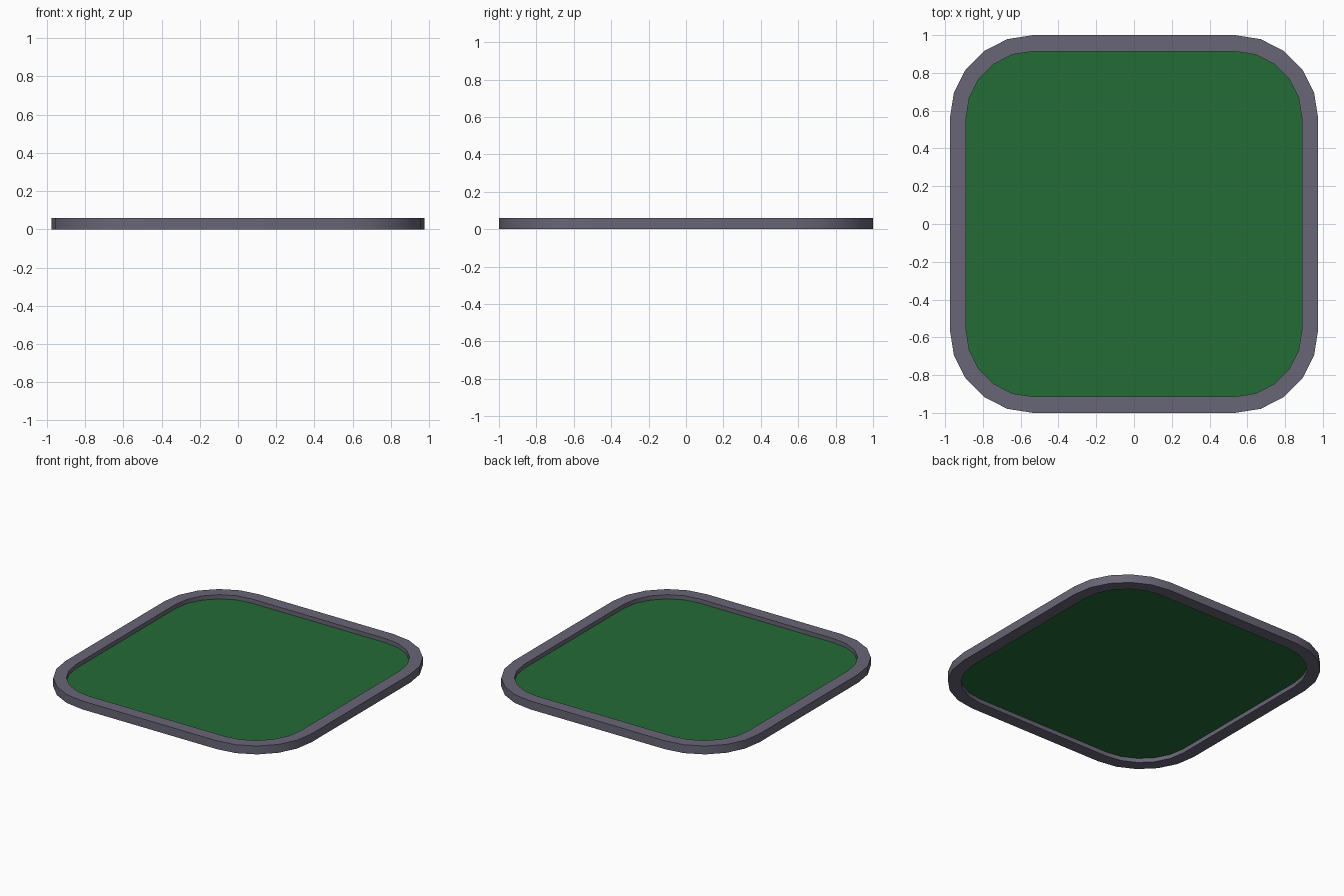
import bpy
import bmesh
from math import cos, sin, pi, radians

cube = bpy.data.objects.get("Cube")
if cube:
    bpy.data.objects.remove(cube, do_unlink=True)

HALF_X, HALF_Y, RADIUS = 0.975, 1.0, 0.44   # outer outline
RIM, HEIGHT = 0.086, 0.06                   # rim width and height
STEPS = 5                                   # sides per rounded corner


def material(name, colour):
    mat = bpy.data.materials.new(name)
    mat.use_nodes = True
    mat.diffuse_color = colour
    mat.node_tree.nodes["Principled BSDF"].inputs["Base Color"].default_value = colour
    return mat


def outline(bm, inset, z):
    """Vertices of a rounded rectangle, counter-clockwise."""
    r = RADIUS - inset
    verts = []
    for corner, (sx, sy) in enumerate([(1, 1), (-1, 1), (-1, -1), (1, -1)]):
        for i in range(STEPS + 1):
            a = (corner + i / STEPS) * pi / 2
            verts.append(bm.verts.new((sx * (HALF_X - RADIUS) + r * cos(a),
                                       sy * (HALF_Y - RADIUS) + r * sin(a), z)))
    return verts


def finish(bm, name, mat):
    mesh = bpy.data.meshes.new(name)
    bm.to_mesh(mesh)
    bm.free()
    mesh.materials.append(mat)
    obj = bpy.data.objects.new(name, mesh)
    bpy.context.collection.objects.link(obj)
    return obj


# Raised rim: four outlines joined into a closed rectangular section
bm = bmesh.new()
loops = [outline(bm, inset, z) for inset, z in
         [(0, 0), (0, HEIGHT), (RIM, HEIGHT), (RIM, 0)]]
count = len(loops[0])
for k in range(4):
    lower, upper = loops[k], loops[(k + 1) % 4]
    for i in range(count):
        j = (i + 1) % count
        bm.faces.new((lower[i], lower[j], upper[j], upper[i]))
bmesh.ops.recalc_face_normals(bm, faces=bm.faces)
rim = finish(bm, "rim", material("grey", (0.142, 0.132, 0.18, 1)))

bpy.ops.object.select_all(action="DESELECT")
rim.select_set(True)
bpy.context.view_layer.objects.active = rim
bpy.ops.object.shade_smooth_by_angle(angle=radians(30))

# Thin panel halfway up the rim
bm = bmesh.new()
bm.faces.new(outline(bm, RIM, HEIGHT / 2))
finish(bm, "panel", material("green", (0.017, 0.147, 0.037, 1)))
